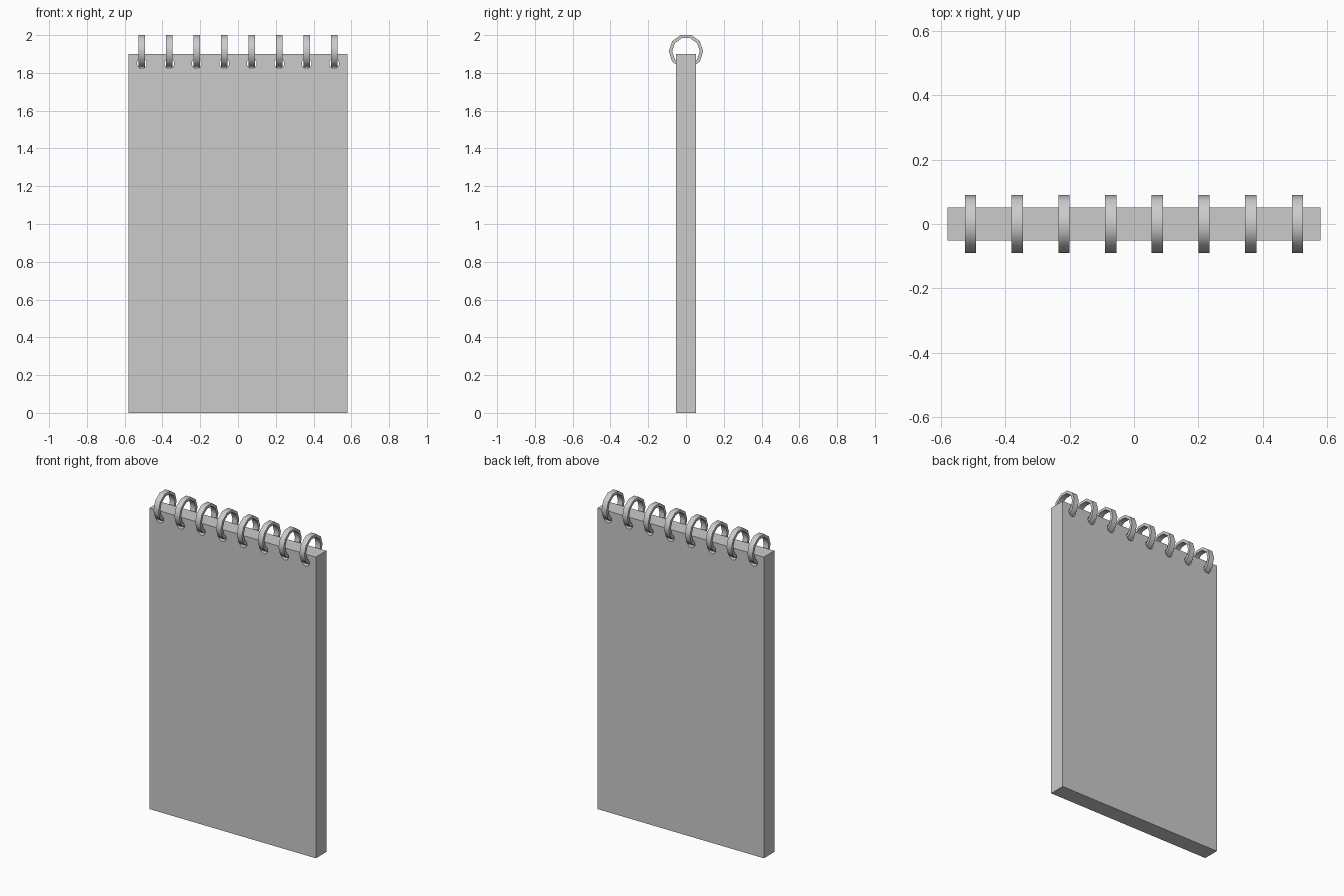
import bpy, bmesh, math
from mathutils import Matrix, Vector

if "Cube" in bpy.data.objects:
    bpy.data.objects.remove(bpy.data.objects["Cube"])

XS = [-0.509 + i * 1.018 / 7 for i in range(8)]
HOLE_Z, RING_Z = 1.85, 1.914


def make_object(name, bm):
    bmesh.ops.recalc_face_normals(bm, faces=bm.faces)
    mesh = bpy.data.meshes.new(name)
    bm.to_mesh(mesh)
    bm.free()
    obj = bpy.data.objects.new(name, mesh)
    bpy.context.collection.objects.link(obj)
    return obj


# Paper block
bm = bmesh.new()
bmesh.ops.create_cube(bm, size=1, matrix=Matrix.Translation((0, 0, 0.95))
                      @ Matrix.Diagonal((1.16, 0.104, 1.90, 1)))
pad = make_object("paper_pad", bm)

# Row of punched holes
bm = bmesh.new()
for x in XS:
    bmesh.ops.create_cone(bm, cap_ends=True, segments=16, radius1=0.026,
                          radius2=0.026, depth=0.3,
                          matrix=Matrix.Translation((x, 0, HOLE_Z))
                          @ Matrix.Rotation(math.pi / 2, 4, 'X'))
cutter = make_object("hole_cutter", bm)
cutter.hide_render = True
mod = pad.modifiers.new("holes", 'BOOLEAN')
mod.operation = 'DIFFERENCE'
mod.solver = 'EXACT'
mod.object = cutter
bpy.context.view_layer.objects.active = pad
pad.select_set(True)
bpy.ops.object.modifier_apply(modifier=mod.name)
bpy.data.objects.remove(cutter)


# Ten-sided flat-band binding rings
def ring(name, x, sides=10, outer=0.091, inner=0.073, width=0.035):
    bm = bmesh.new()
    h = width / 2
    section = [(outer, -h), (outer, h), (inner, h), (inner, -h)]
    loops = []
    for i in range(sides):
        a = 2 * math.pi * i / sides
        loops.append([bm.verts.new((dx, r * math.cos(a), r * math.sin(a)))
                      for r, dx in section])
    for i in range(sides):
        p, q = loops[i], loops[(i + 1) % sides]
        for j in range(4):
            k = (j + 1) % 4
            bm.faces.new((p[j], p[k], q[k], q[j]))
    obj = make_object(name, bm)
    obj.location = Vector((x, 0, RING_Z))
    bpy.ops.object.select_all(action='DESELECT')
    obj.select_set(True)
    bpy.context.view_layer.objects.active = obj
    bpy.ops.object.shade_smooth_by_angle(angle=math.radians(40))


for i, x in enumerate(XS):
    ring(f"binding_ring_{i + 1}", x)
